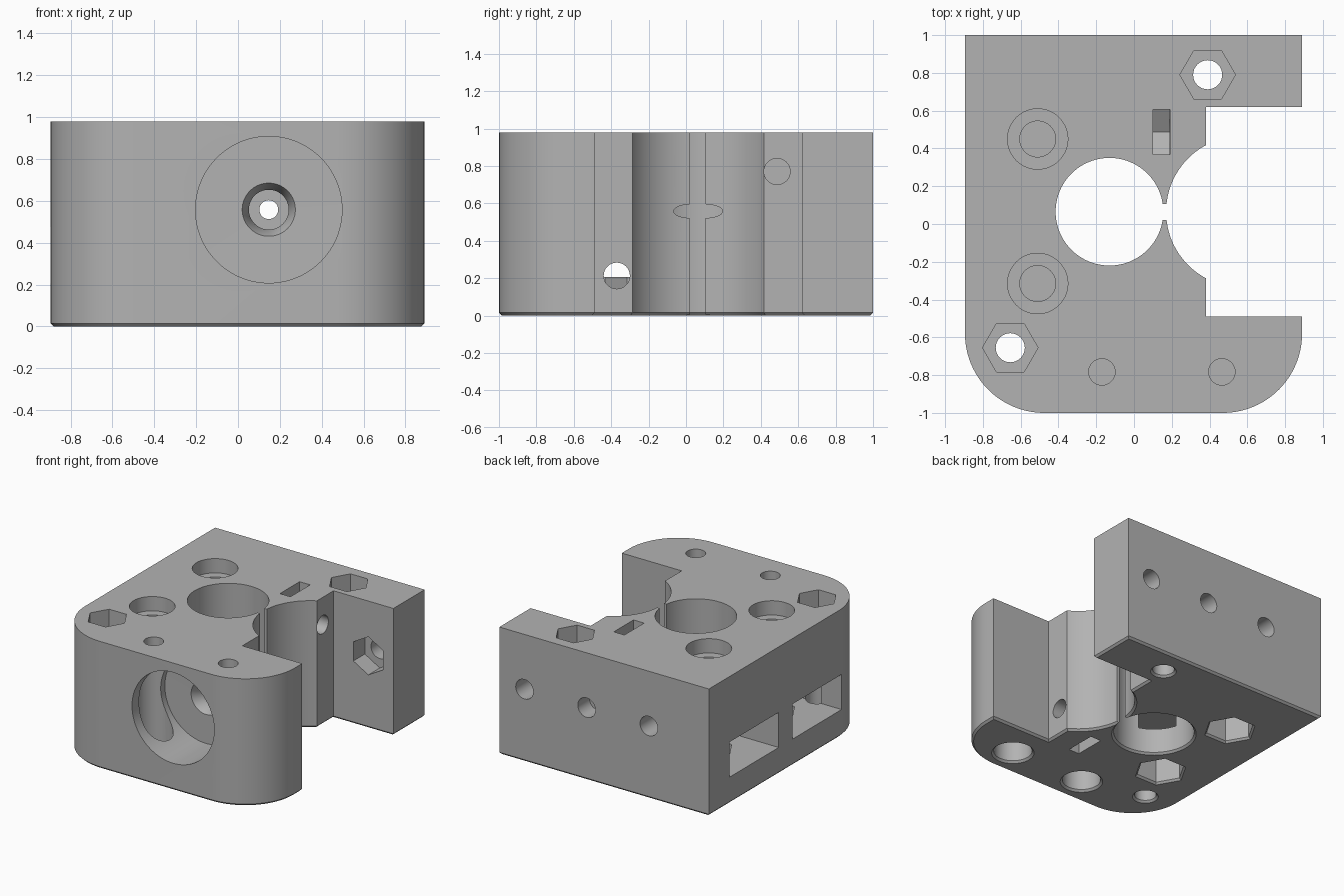
import bpy, bmesh
from math import cos, sin, pi, radians
from mathutils import Vector

if "Cube" in bpy.data.objects:
    bpy.data.objects.remove(bpy.data.objects["Cube"])

H, CH = 0.98, 0.015          # block height, bottom chamfer
scene = bpy.context.scene

grey = bpy.data.materials.new("plain grey")
grey.use_nodes = True
grey.diffuse_color = (0.45, 0.45, 0.45, 1)
grey.node_tree.nodes["Principled BSDF"].inputs["Base Color"].default_value = (0.45, 0.45, 0.45, 1)


def make_object(name, bm):
    bmesh.ops.recalc_face_normals(bm, faces=bm.faces)
    mesh = bpy.data.meshes.new(name)
    bm.to_mesh(mesh)
    bm.free()
    obj = bpy.data.objects.new(name, mesh)
    scene.collection.objects.link(obj)
    return obj


cutters = []


def bore(name, axis, u, v, rings, sides=64, phase=0.0):
    """Stepped bore along an axis; rings are (position, radius) pairs."""
    bm = bmesh.new()
    loops = []
    for t, r in rings:
        loop = []
        for i in range(sides):
            a = phase + 2 * pi * i / sides
            p, q = u + r * cos(a), v + r * sin(a)
            loop.append(bm.verts.new({"x": (t, p, q), "y": (p, t, q), "z": (p, q, t)}[axis]))
        loops.append(loop)
    for a, b in zip(loops, loops[1:]):
        for i in range(sides):
            j = (i + 1) % sides
            bm.faces.new((a[i], a[j], b[j], b[i]))
    bm.faces.new(loops[0])
    bm.faces.new(loops[-1])
    cutters.append(make_object(name, bm))


def pocket(name, x, y, z):
    """Box cut given by its ranges."""
    bm = bmesh.new()
    bmesh.ops.create_cube(bm, size=1)
    for vert in bm.verts:
        vert.co = [lo + (c + 0.5) * (hi - lo) for c, (lo, hi) in zip(vert.co, (x, y, z))]
    cutters.append(make_object(name, bm))


def flared(r, top):
    """Rings of a bore entering from below through a chamfer."""
    return [(-0.02, r + CH + 0.02), (CH, r), (top, r)]


# Block outline with two rounded front corners and the side notch
R = 0.42
outline = [(0.89, 1), (-0.895, 1)]
for cx, start in ((-0.895 + R, 180), (0.89 - R, 270)):
    for i in range(25):
        a = radians(start + 90 * i / 24)
        outline.append((cx + R * cos(a), -1 + R + R * sin(a)))
outline += [(0.89, -0.49), (0.38, -0.49), (0.38, 0.62), (0.89, 0.62)]
bm = bmesh.new()
base = bm.faces.new([bm.verts.new((x, y, 0)) for x, y in outline])
top = bmesh.ops.extrude_face_region(bm, geom=[base])
for item in top["geom"]:
    if isinstance(item, bmesh.types.BMVert):
        item.co.z = H
rim = [e for e in bm.edges if all(vert.co.z < 0.001 for vert in e.verts)]
bmesh.ops.recalc_face_normals(bm, faces=bm.faces)
bmesh.ops.bevel(bm, geom=rim, offset=CH, segments=1, affect="EDGES")
block = make_object("mounting_block", bm)

# Main bore, side scoop and the slit joining them
bore("main_bore", "z", -0.13, 0.065, flared(0.285, 1.1), 96)
bore("side_scoop", "z", 0.57, 0.065, flared(0.4, 1.1), 128)
pocket("slit", (0.1, 0.22), (0.02, 0.105), (-0.1, 1.1))

# Vertical screw holes with hex nut pockets on top
for x, y in ((0.39, 0.79), (-0.655, -0.655)):
    bore("screw_hole", "z", x, y, flared(0.077, 1.1), 32)
    bore("nut_pocket", "z", x, y, [(0.78, 0.147), (1.1, 0.147)], 6)

# Counterbored wells, with side windows and hex pockets beneath
for y in (0.45, -0.315):
    bore("well", "z", -0.51, y, [(0.52, 0.095), (0.87, 0.095), (0.8701, 0.16), (1.1, 0.16)], 48)
    pocket("side_window", (-1.1, -0.215), (y - 0.3, y + 0.3), (0.205, 0.475))
    bore("lower_hex", "z", -0.51, y, flared(0.175, 0.3), 6)

# Front vertical holes, wide below and narrow above a thin layer
for x in (-0.17, 0.465):
    bore("rod_hole", "z", x, -0.783, flared(0.136, 0.88), 48)
    bore("rod_top_hole", "z", x, -0.783, [(0.9, 0.07), (1.1, 0.07)], 32)

# Front recess with its stepped hole running through to the back
bore("front_recess", "y", 0.147, 0.558,
     [(-1.1, 0.35), (-0.6, 0.35), (-0.599, 0.127), (-0.53, 0.095), (-0.5, 0.095)], 96)
bore("long_hole", "y", 0.147, 0.558, [(-0.7, 0.045), (0.9, 0.045)], 32)

# Three holes in the back face, one ending in a hex pocket
for x, depth in ((0.676, 0.5), (0.147, 0.86), (-0.384, 0.64)):
    bore("back_hole", "y", x, 0.558, [(depth, 0.075), (1.1, 0.075)], 32)
bore("arm_nut_pocket", "y", 0.676, 0.558, [(0.5, 0.147), (0.76, 0.147)], 6, pi / 6)

# Clamp screw holes from the notch wall, each crossing a nut slot
for y, z, inner, slot in ((0.487, 0.77, -0.1, (0.77, 1.1)), (-0.37, 0.213, -0.4, (-0.1, 0.213))):
    bore("clamp_hole", "x", y, z, [(inner, 0.07), (0.5, 0.07)], 32)
    bore("clamp_nut", "x", y, z, [(0.101, 0.1385), (0.189, 0.1385)], 6, pi / 6)
    pocket("nut_slot", (0.1, 0.19), (y - 0.12, y + 0.12), slot)

# Apply every cut, then drop the cutters
for cutter in cutters:
    cutter.hide_render = True
    mod = block.modifiers.new(cutter.name, "BOOLEAN")
    mod.operation, mod.solver, mod.object = "DIFFERENCE", "EXACT", cutter
graph = bpy.context.evaluated_depsgraph_get()
graph.update()
result = bpy.data.meshes.new_from_object(block.evaluated_get(graph))
block.modifiers.clear()
block.data = result
for cutter in cutters:
    bpy.data.objects.remove(cutter)

# Finish with one colour and smooth bores
result.materials.clear()
result.materials.append(grey)
bpy.ops.object.select_all(action="DESELECT")
block.select_set(True)
bpy.context.view_layer.objects.active = block
bpy.ops.object.shade_smooth_by_angle(angle=radians(25))
